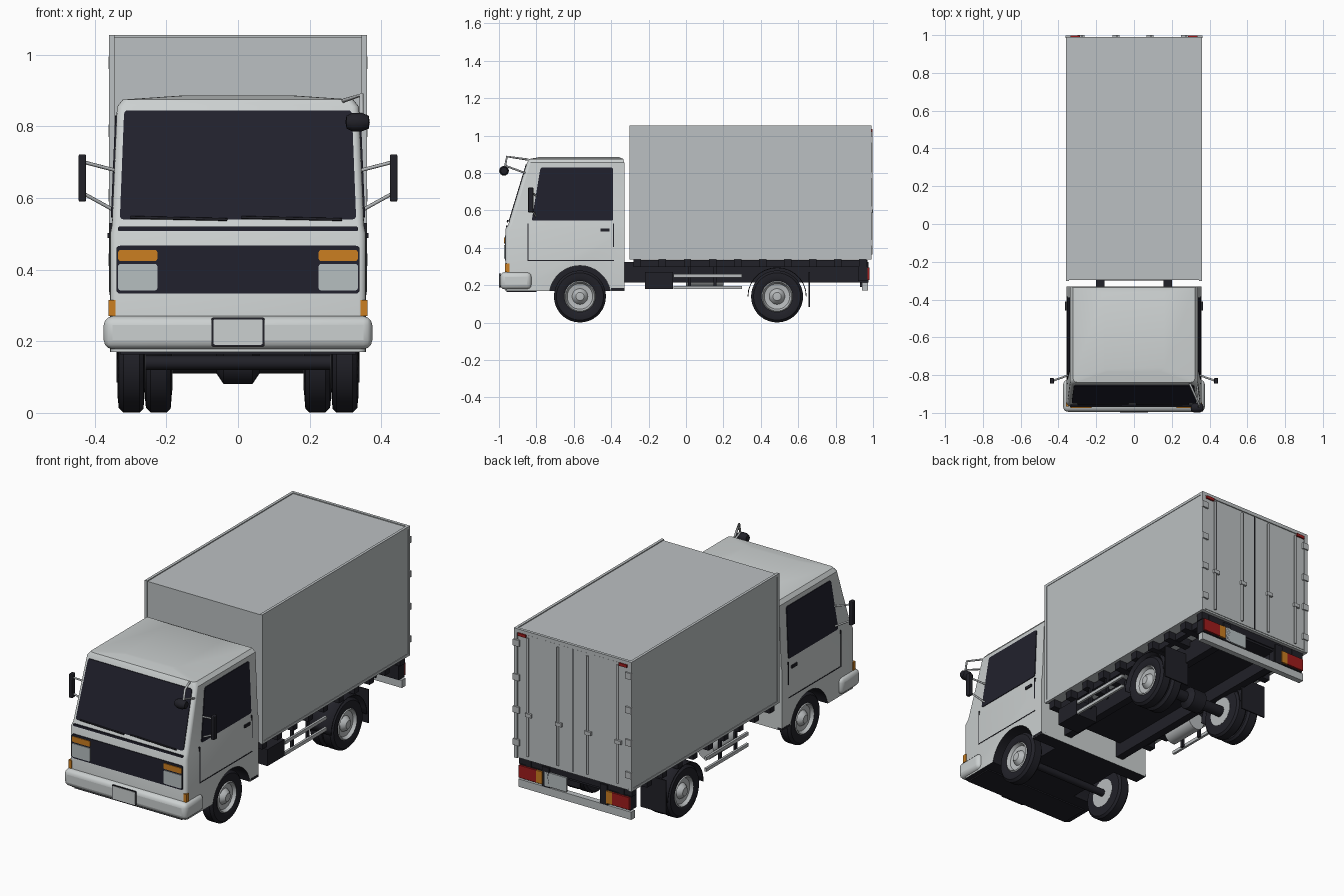
import bpy, bmesh, math
from mathutils import Vector

if "Cube" in bpy.data.objects:
    bpy.data.objects.remove(bpy.data.objects["Cube"], do_unlink=True)


def material(name, *rgb):
    m = bpy.data.materials.new(name)
    m.use_nodes = True
    m.diffuse_color = (*rgb, 1)
    m.node_tree.nodes["Principled BSDF"].inputs["Base Color"].default_value = (*rgb, 1)
    return m


CAB = material("cab_paint", .60, .63, .63)
CARGO = material("cargo_paint", .50, .53, .54)
GLASS = material("dark_glass", .015, .015, .026)
BLACK = material("black_chassis", .015, .015, .021)
METAL = material("grey_metal", .48, .50, .51)
LAMP = material("lamp_lens", .47, .52, .53)
ORANGE = material("orange_lens", .60, .21, .015)
RED = material("red_lens", .35, .012, .012)
made = []


def finish(name, bm, *mats):
    bmesh.ops.remove_doubles(bm, verts=bm.verts, dist=1e-5)
    bmesh.ops.recalc_face_normals(bm, faces=bm.faces)
    mesh = bpy.data.meshes.new(name)
    bm.to_mesh(mesh)
    bm.free()
    for m in mats:
        mesh.materials.append(m)
    ob = bpy.data.objects.new(name, mesh)
    bpy.context.collection.objects.link(ob)
    made.append(ob)
    return ob


def box(name, xs, ys, zs, mat, bevel=0):
    bm = bmesh.new()
    bmesh.ops.create_cube(bm, size=1)
    for v in bm.verts:
        v.co = [sum(r) / 2 + c * abs(r[1] - r[0]) for c, r in zip(v.co, (xs, ys, zs))]
    ob = finish(name, bm, mat)
    if bevel:
        mod = ob.modifiers.new("round", 'BEVEL')
        mod.width, mod.segments = bevel, 3
    return ob


def pair(name, xs, ys, zs, mat, bevel=0):
    for s, side in ((1, "left"), (-1, "right")):
        box(f"{side}_{name}", (s * xs[0], s * xs[1]), ys, zs, mat, bevel)


def tube(name, pts, r, mat):
    cu = bpy.data.curves.new(name, 'CURVE')
    cu.dimensions, cu.bevel_depth, cu.bevel_resolution = '3D', r, 2
    cu.use_fill_caps = True
    sp = cu.splines.new('POLY')
    sp.points.add(len(pts) - 1)
    for p, co in zip(sp.points, pts):
        p.co = (*co, 1)
    cu.materials.append(mat)
    bpy.context.collection.objects.link(bpy.data.objects.new(name, cu))


def panel(name, outline, place, off, mat, r=.012):
    """Thin rounded plate lying on a surface given by place(u, v)."""
    pts, n = [Vector(p) for p in outline], len(outline)
    loop = []
    for i, p in enumerate(pts):
        a = p + (pts[i - 1] - p).normalized() * r
        b = p + (pts[(i + 1) % n] - p).normalized() * r
        for t in (0, .33, .67, 1):
            loop.append(a * (1 - t) ** 2 + p * 2 * t * (1 - t) + b * t * t)
    off = Vector(off)
    bm = bmesh.new()
    low, top = ([bm.verts.new(Vector(place(*q)) + off * k) for q in loop] for k in (-.5, 1))
    bm.faces.new(low)
    bm.faces.new(top)
    for i in range(len(loop)):
        bm.faces.new((low[i - 1], low[i], top[i], top[i - 1]))
    return finish(name, bm, mat)


def rect(u0, u1, v0, v1):
    return [(u0, v0), (u1, v0), (u1, v1), (u0, v1)]


def lathe(name, profile, y, z, mat, seg=36):
    """Revolve (x, radius) points about an axis along x."""
    bm = bmesh.new()
    rings = []
    for x, r in profile:
        rings.append([bm.verts.new((x, y + r * math.cos(a), z + r * math.sin(a)))
                      for a in (i * math.tau / seg for i in range(seg))])
    for p, q in zip(rings, rings[1:]):
        for i in range(seg):
            bm.faces.new((p[i - 1], p[i], q[i], q[i - 1]))
    bmesh.ops.dissolve_degenerate(bm, edges=bm.edges, dist=1e-5)
    return finish(name, bm, mat)


# Cab shell: stacked outlines (height, half width, front, back)
FRONT_Y, REAR_Y, AXLE_Z = -.567, .487, .14
levels = [(.17, .357, -.965, -.33), (.5, .357, -.965, -.33), (.525, .352, -.95, -.33),
          (.855, .338, -.85, -.33), (.875, .322, -.838, -.335), (.886, .16, -.78, -.36)]
bm = bmesh.new()
rings = []
for z, w, yf, yb in levels:
    arc = [(w - .02 + .02 * math.cos(a), yf + .02 - .02 * math.sin(a))
           for a in (i * math.pi / 8 for i in range(5))]
    half = [(w, yb)] + arc
    loop = half + [(-x, y) for x, y in reversed(half)]
    rings.append([bm.verts.new((x, y, z)) for x, y in loop])
for p, q in zip(rings, rings[1:]):
    for i in range(len(p)):
        bm.faces.new((p[i - 1], p[i], q[i], q[i - 1]))
bm.faces.new(rings[0])
bm.faces.new(rings[-1])
cab = finish("cab_shell", bm, CAB, BLACK)

# Front wheel arches
for s in (1, -1):
    cutter = lathe("arch_cutter", [(s * .2, 0), (s * .2, .165), (s * .45, .165), (s * .45, 0)],
                   FRONT_Y, AXLE_Z, BLACK)
    cutter.hide_render = True
    mod = cab.modifiers.new("arch", 'BOOLEAN')
    mod.operation, mod.solver, mod.object = 'DIFFERENCE', 'EXACT', cutter
    bpy.context.view_layer.objects.active = cab
    bpy.ops.object.modifier_apply(modifier=mod.name)
    made.remove(cutter)
    bpy.data.objects.remove(cutter, do_unlink=True)
for f in cab.data.polygons:
    c = f.center
    in_arch = math.hypot(c.y - FRONT_Y, c.z - AXLE_Z) < .168 and .19 < abs(c.x) < .35
    f.material_index = int(in_arch or (c.z < .18 and f.normal.z < -.5))


def front(u, v):
    return (u, -.965 if v < .5 else -.95 + (v - .525) * .303, v)


def side_x(z):
    return .357 if z < .5 else .352 - (z - .525) * .0424


# Windscreen, wipers, grille and lamps
OUT = (0, -.004, 0)
panel("windscreen", [(-.33, .54), (.33, .54), (.318, .845), (-.318, .845)], front, OUT, GLASS)
panel("cowl_gap", rect(-.335, .335, .508, .52), lambda u, v: (u, -.958, v), (0, -.005, 0), GLASS, .004)
for x0, x1 in ((-.3, -.03), (.01, .29)):
    tube("wiper", [(x0, -.953, .546), (x1, -.955, .54)], .004, BLACK)
panel("grille_panel", rect(-.34, .34, .333, .467), front, OUT, GLASS)
for s in (1, -1):
    panel("indicator", rect(s * .225, s * .335, .424, .455), front, (0, -.008, 0), ORANGE, .008)
    panel("headlight", rect(s * .225, s * .335, .342, .416), front, (0, -.008, 0), LAMP, .008)
pair("side_marker", (.342, .361), (-.967, -.945), (.27, .315), ORANGE)

# Bumper with blank plate
box("front_bumper", (-.375, .375), (-.994, -.825), (.178, .27), CAB, .025)
box("bumper_underside", (-.33, .33), (-.96, -.8), (.163, .18), BLACK)
for name, k, d, m in (("plate_frame", 0, .003, BLACK), ("plate_blank", .005, .005, CAB)):
    panel(name, rect(-.074 + k, .074 - k, .185 + k, .266 - k), lambda u, v: (u, -.994, v), (0, -d, 0), m, .006)

# Doors: window, seams, handle and mirrors
for s, side in ((1, "left"), (-1, "right")):
    panel(side + "_door_window", [(-.825, .545), (-.39, .545), (-.39, .83), (-.778, .83)],
          lambda u, v: (s * side_x(v), u, v), (s * .004, 0, 0), GLASS)
    for z, zy in ((.69, .70), (.577, .612)):
        tube(side + "_mirror_arm", [(s * .345, -.80, z - .012), (s * .43, -.83, zy)], .005, METAL)
pair("mirror", (.424, .445), (-.845, -.815), (.59, .722), BLACK, .004)
pair("door_front_seam", (.35, .3585), (-.847, -.842), (.33, .53), BLACK)
pair("door_bottom_seam", (.35, .3585), (-.847, -.385), (.329, .334), BLACK)
pair("door_rear_seam", (.35, .3585), (-.389, -.384), (.405, .53), BLACK)
pair("door_handle", (.35, .364), (-.457, -.41), (.488, .503), BLACK)
pair("cab_step", (.33, .358), (-.40, -.33), (.172, .184), BLACK)

# Kerb mirror on the front left roof corner
tube("kerb_mirror_upper_arm", [(.295, -.845, .872), (.345, -.957, .888), (.345, -.975, .8)], .006, METAL)
tube("kerb_mirror_lower_arm", [(.335, -.86, .80), (.345, -.968, .84)], .005, METAL)
lathe("kerb_mirror", [(.3, 0), (.303, .018), (.32, .026), (.345, .026), (.365, .018), (.368, 0)],
      -.973, .812, BLACK, 16)

# Cargo body with edge trims
box("cargo_body", (-.357, .357), (-.297, .985), (.34, 1.05), CARGO)
pair("cargo_front_post", (.345, .36), (-.302, -.285), (.338, 1.055), CARGO)
pair("cargo_rear_post", (.34, .36), (.975, .991), (.338, 1.055), CARGO)
pair("cargo_roof_rail", (.345, .36), (-.3, .985), (1.04, 1.055), CARGO)
pair("cargo_floor_rail", (.345, .36), (-.3, .985), (.338, .352), CARGO)
box("cargo_rear_header", (-.36, .36), (.975, .991), (1.035, 1.055), CARGO)

# Rear doors with lock rods, handles, hinges and marker lamps
pair("rear_door", (.004, .338), (.98, .988), (.35, 1.033), CARGO)
box("rear_door_gap", (-.004, .004), (.98, .987), (.35, 1.033), BLACK)
for x in (-.275, -.09, .09, .275):
    tube("lock_rod", [(x, .992, .365), (x, .992, 1.02)], .006, METAL)
    box("lock_handle", (x - .025, x + .012), (.986, 1), (.585, .605), METAL)
for z in (.41, .59, .77, .96):
    pair("hinge", (.325, .362), (.985, .998), (z, z + .035), METAL)
pair("roof_marker", (.285, .335), (.985, .997), (1.02, 1.036), RED)

# Chassis frame
pair("frame_rail", (.155, .2), (-.34, .975), (.215, .325), BLACK)
box("frame_floor", (-.16, .16), (-.30, .96), (.285, .325), BLACK)
for i in range(10):
    y = -.26 + i * .134
    box("crossmember", (-.345, .345), (y - .02, y + .02), (.297, .341), BLACK)
pair("outer_sill", (.27, .3), (-.28, .97), (.30, .335), BLACK)
box("battery_box", (.2, .335), (-.22, -.07), (.18, .272), BLACK)
tank = lathe("air_tank", [(-.1, 0), (-.1, .05), (.1, .05), (.1, 0)], 0, 0, METAL, 24)
tank.rotation_euler.z = math.pi / 2
tank.location = (-.26, .1, .24)

# Side guards
for z in (.188, .25):
    pair("side_guard_rail", (.322, .335), (-.068, .3), (z - .009, z + .009), METAL)
for y in (.02, .155):
    pair("side_guard_post", (.31, .324), (y - .008, y + .008), (.18, .31), BLACK)

# Tail lamps and rear bar
pair("lamp_carrier", (.17, .34), (.92, .97), (.222, .30), BLACK)
pair("tail_lamp", (.232, .338), (.96, .98), (.228, .296), RED)
pair("tail_indicator", (.195, .232), (.96, .98), (.228, .296), ORANGE)
box("rear_plate", (.05, .185), (.965, .975), (.222, .30), LAMP)
box("rear_bar", (-.345, .345), (.94, .972), (.172, .215), CARGO)
pair("rear_bar_bracket", (.15, .19), (.93, .965), (.19, .30), BLACK)

# Wheels: single front, twin rear
TYRE = [(.328, .082), (.336, .098), (.333, .126), (.32, .139), (.275, .139), (.264, .128), (.26, .078)]
RIM = [(.259, 0), (.259, .078), (.328, .084), (.334, .078), (.316, .068), (.312, .042),
       (.325, .034), (.336, .022), (.338, 0)]
for s, side in ((1, "left"), (-1, "right")):
    for axle, y, shifts in (("front", FRONT_Y, (0,)), ("rear", REAR_Y, (0, -.076))):
        for d in shifts:
            lathe(f"{side}_{axle}_tyre", [(s * (x + d), r) for x, r in TYRE], y, AXLE_Z, BLACK)
            lathe(f"{side}_{axle}_rim", [(s * (x + d), r) for x, r in RIM], y, AXLE_Z, METAL)
lathe("rear_axle", [(-.2, .03), (-.06, .03), (-.04, .06), (.04, .06), (.06, .03), (.2, .03)],
      REAR_Y, AXLE_Z, BLACK, 16)
lathe("front_axle", [(-.27, .02), (.27, .02)], FRONT_Y, AXLE_Z, BLACK, 12)

# Rear mudguards and flaps
for s, side in ((1, "left"), (-1, "right")):
    bm = bmesh.new()
    strip = [[bm.verts.new((s * x, REAR_Y - .158 * math.cos(a), AXLE_Z + .156 * math.sin(a)))
              for x in (.185, .338)] for a in (i * math.pi / 14 for i in range(15))]
    for p, q in zip(strip, strip[1:]):
        bm.faces.new((p[0], p[1], q[1], q[0]))
    guard = finish(side + "_mudguard", bm, BLACK)
    guard.modifiers.new("thickness", 'SOLIDIFY').thickness = .004
pair("mud_flap", (.185, .34), (.655, .662), (.085, .27), BLACK)

# Smooth the rounded parts, keep edges crisp
bpy.ops.object.select_all(action='DESELECT')
for ob in made:
    ob.select_set(True)
bpy.context.view_layer.objects.active = cab
bpy.ops.object.shade_smooth_by_angle(angle=math.radians(35))
